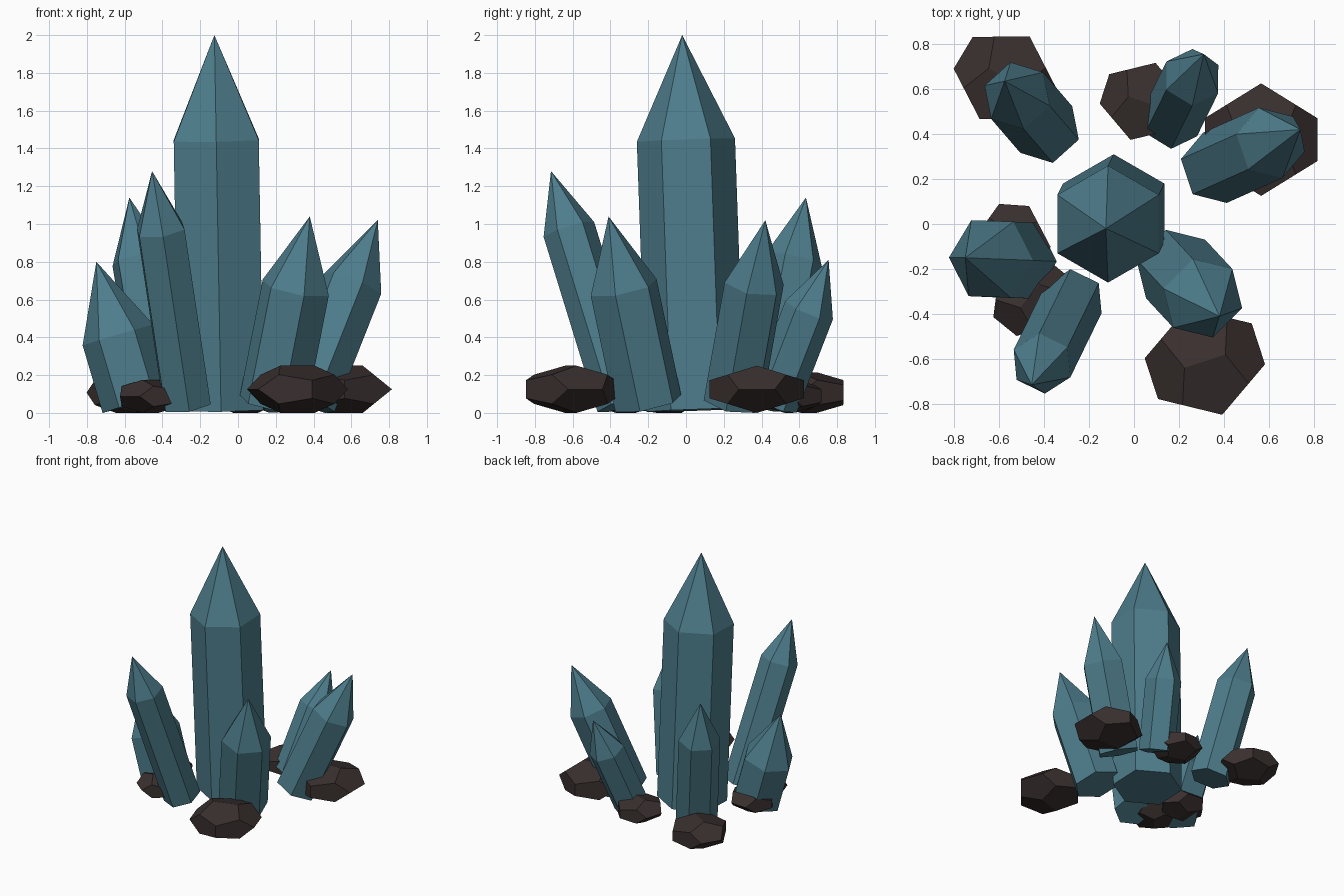
import bpy, bmesh
from math import radians, cos, sin, tau
from mathutils import Vector, Matrix

cube = bpy.data.objects.get("Cube")
if cube:
    bpy.data.objects.remove(cube, do_unlink=True)


def make_material(name, rgb):
    mat = bpy.data.materials.new(name)
    mat.use_nodes = True
    mat.diffuse_color = (*rgb, 1)
    bsdf = mat.node_tree.nodes["Principled BSDF"]
    bsdf.inputs["Base Color"].default_value = (*rgb, 1)
    bsdf.inputs["Roughness"].default_value = 0.8
    return mat


TEAL = make_material("teal_crystal", (0.075, 0.205, 0.262))
STONE = make_material("dark_stone", (0.041, 0.029, 0.028))


def finish(bm, name, mat):
    bmesh.ops.recalc_face_normals(bm, faces=bm.faces)
    mesh = bpy.data.meshes.new(name)
    bm.to_mesh(mesh)
    bm.free()
    mesh.materials.append(mat)
    obj = bpy.data.objects.new(name, mesh)
    bpy.context.collection.objects.link(obj)
    return obj


def crystal(name, base, tip, radius, shoulder, roll):
    """Six-sided prism from base towards tip, pointed above the shoulder."""
    base, tip = Vector(base), Vector(tip)
    axis = tip - base
    turn = Vector((0, 0, 1)).rotation_difference(axis)
    bm = bmesh.new()
    rings = []
    for t in (0, shoulder):
        ring = []
        for i in range(6):
            a = radians(roll) + tau * i / 6
            spoke = Vector((cos(a), sin(a), 0)) * radius
            ring.append(bm.verts.new(base + axis * t + turn @ spoke))
        rings.append(ring)
    low, high = rings
    point = bm.verts.new(tip)
    bm.faces.new(low)
    for i in range(6):
        j = (i + 1) % 6
        bm.faces.new((low[i], low[j], high[j], high[i]))
        bm.faces.new((high[i], high[j], point))
    return finish(bm, name, TEAL)


def rock(name, x, y, half, yaw):
    """Squashed twelve-sided stone resting on the ground."""
    phi = (1 + 5 ** 0.5) / 2
    corners = [(a, b, c) for a in (-1, 1) for b in (-1, 1) for c in (-1, 1)]
    for a in (-1, 1):
        for b in (-1, 1):
            p, q = a / phi, b * phi
            corners += [(0, p, q), (p, q, 0), (q, 0, p)]
    bm = bmesh.new()
    for c in corners:
        bm.verts.new(c)
    bmesh.ops.convex_hull(bm, input=bm.verts)
    bmesh.ops.dissolve_limit(bm, angle_limit=radians(5),
                             verts=bm.verts, edges=bm.edges)
    s = half / phi
    bm.transform(Matrix.Translation((x, y, half / 2))
                 @ Matrix.Rotation(radians(yaw), 4, 'Z')
                 @ Matrix.Diagonal((s, s, s / 2, 1)))
    return finish(bm, name, STONE)


# Crystals: base centre, tip, radius, shoulder fraction, roll
crystal("main_crystal", (-0.09, 0.05, 0.015), (-0.125, -0.02, 2.0), 0.26, 0.72, 30)
crystal("front_right_crystal", (-0.27, -0.335, 0.045), (-0.455, -0.715, 1.28), 0.14, 0.75, 34)
crystal("front_left_crystal", (0.185, -0.2, 0.05), (0.38, -0.41, 1.04), 0.185, 0.62, 45)
crystal("left_crystal", (0.36, 0.25, 0.06), (0.74, 0.42, 1.02), 0.165, 0.65, 48)
crystal("back_crystal", (0.165, 0.46, 0.05), (0.31, 0.755, 0.81), 0.135, 0.65, 28)
crystal("back_right_crystal", (-0.39, 0.42, 0.04), (-0.575, 0.635, 1.14), 0.155, 0.7, 42)
crystal("right_crystal", (-0.53, -0.16, 0.055), (-0.75, -0.15, 0.8), 0.195, 0.48, 58)

# Rocks: centre, half width, yaw
rock("front_left_rock", 0.315, -0.61, 0.25, -72)
rock("back_left_rock", 0.565, 0.375, 0.25, 90)
rock("back_right_rock", -0.575, 0.65, 0.215, 59)
rock("back_rock", 0.04, 0.545, 0.18, 72)
rock("right_rock", -0.545, -0.09, 0.175, -4)
rock("front_right_rock", -0.463, -0.32, 0.175, -39)
